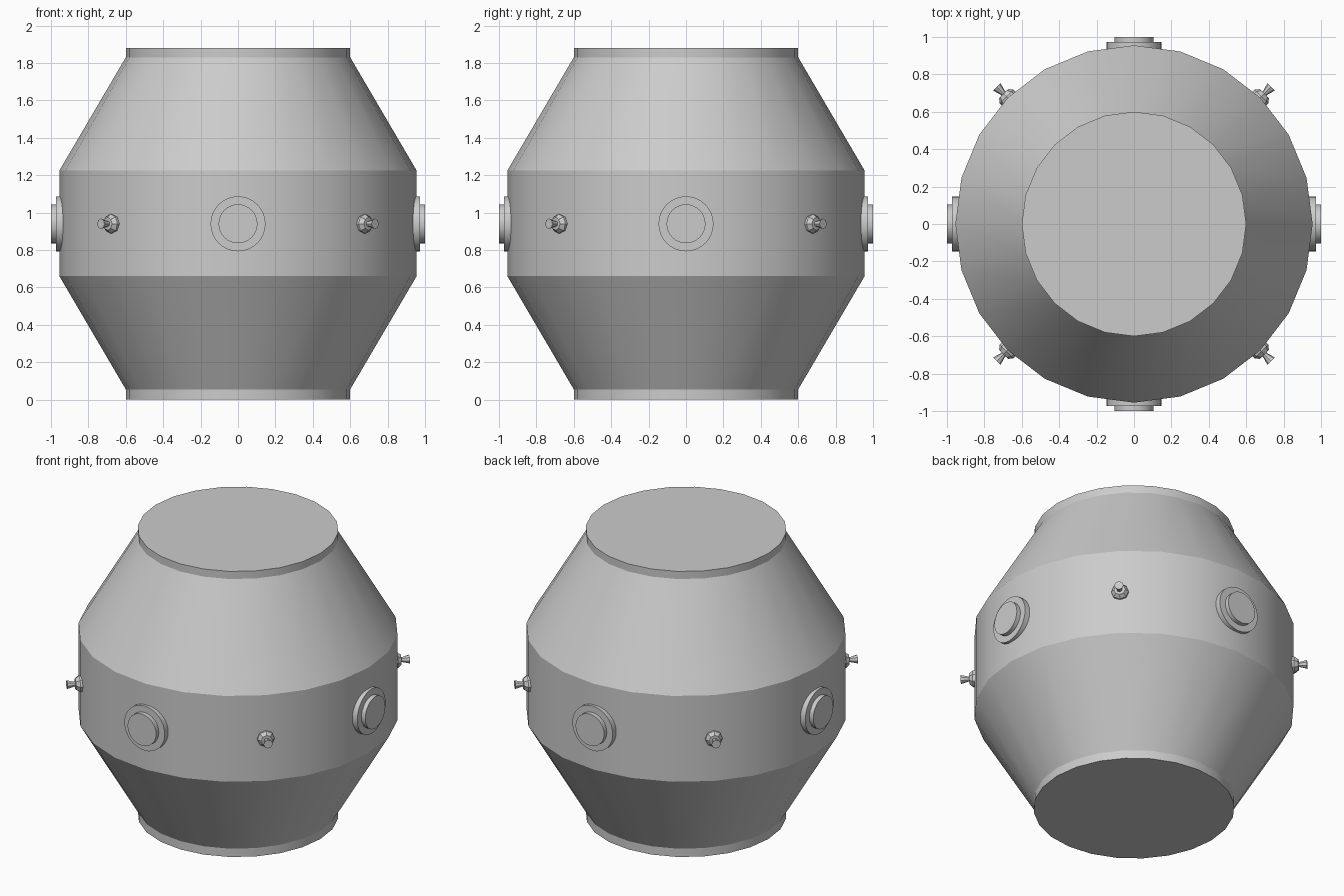
import bpy, math
from mathutils import Matrix

if "Cube" in bpy.data.objects:
    bpy.data.objects.remove(bpy.data.objects["Cube"])

grey = bpy.data.materials.new("hull_grey")
grey.diffuse_color = (0.6, 0.6, 0.6, 1)
grey.use_nodes = True
grey.node_tree.nodes["Principled BSDF"].inputs["Base Color"].default_value = grey.diffuse_color
MID = 0.94  # height of the ports and thrusters


def lathe(name, profile, sides, matrix=None):
    """Closed solid of revolution about z from (radius, height) pairs."""
    verts, faces = [], []
    for r, z in profile:
        for i in range(sides):
            a = 2 * math.pi * i / sides
            verts.append((r * math.cos(a), r * math.sin(a), z))
    for k in range(len(profile) - 1):
        for i in range(sides):
            j = (i + 1) % sides
            faces.append((k * sides + i, k * sides + j,
                          (k + 1) * sides + j, (k + 1) * sides + i))
    faces.append(tuple(reversed(range(sides))))
    faces.append(tuple(range((len(profile) - 1) * sides, len(profile) * sides)))
    mesh = bpy.data.meshes.new(name)
    mesh.from_pydata(verts, [], faces)
    mesh.materials.append(grey)
    ob = bpy.data.objects.new(name, mesh)
    bpy.context.collection.objects.link(ob)
    if matrix:
        ob.matrix_world = matrix
    bpy.ops.object.select_all(action='DESELECT')
    ob.select_set(True)
    bpy.context.view_layer.objects.active = ob
    bpy.ops.object.shade_smooth_by_angle(angle=math.radians(29))
    return ob


def outward(degrees):
    """Turn the lathe axis to point radially outward at mid height."""
    return (Matrix.Translation((0, 0, MID))
            @ Matrix.Rotation(math.radians(degrees), 4, 'Z')
            @ Matrix.Rotation(math.pi / 2, 4, 'Y'))


# Hull: end collars, two cones and a straight middle band
lathe("hull", [(0.6, 0), (0.6, 0.055), (0.955, 0.66), (0.955, 1.225),
               (0.6, 1.83), (0.6, 1.88)], 24)

for n in range(4):
    # Round docking port: wide flange and raised hatch
    lathe(f"port_flange_{n}", [(0.147, 0.9), (0.147, 0.972)], 32, outward(90 * n))
    lathe(f"port_hatch_{n}", [(0.104, 0.93), (0.104, 1.0)], 32, outward(90 * n))
    # Thruster: chamfered base and flared nozzle
    lathe(f"thruster_base_{n}", [(0.052, 0.92), (0.052, 0.963), (0.034, 0.986)],
          8, outward(45 + 90 * n))
    lathe(f"thruster_nozzle_{n}", [(0.016, 0.97), (0.016, 0.995), (0.028, 1.037)],
          8, outward(45 + 90 * n))
